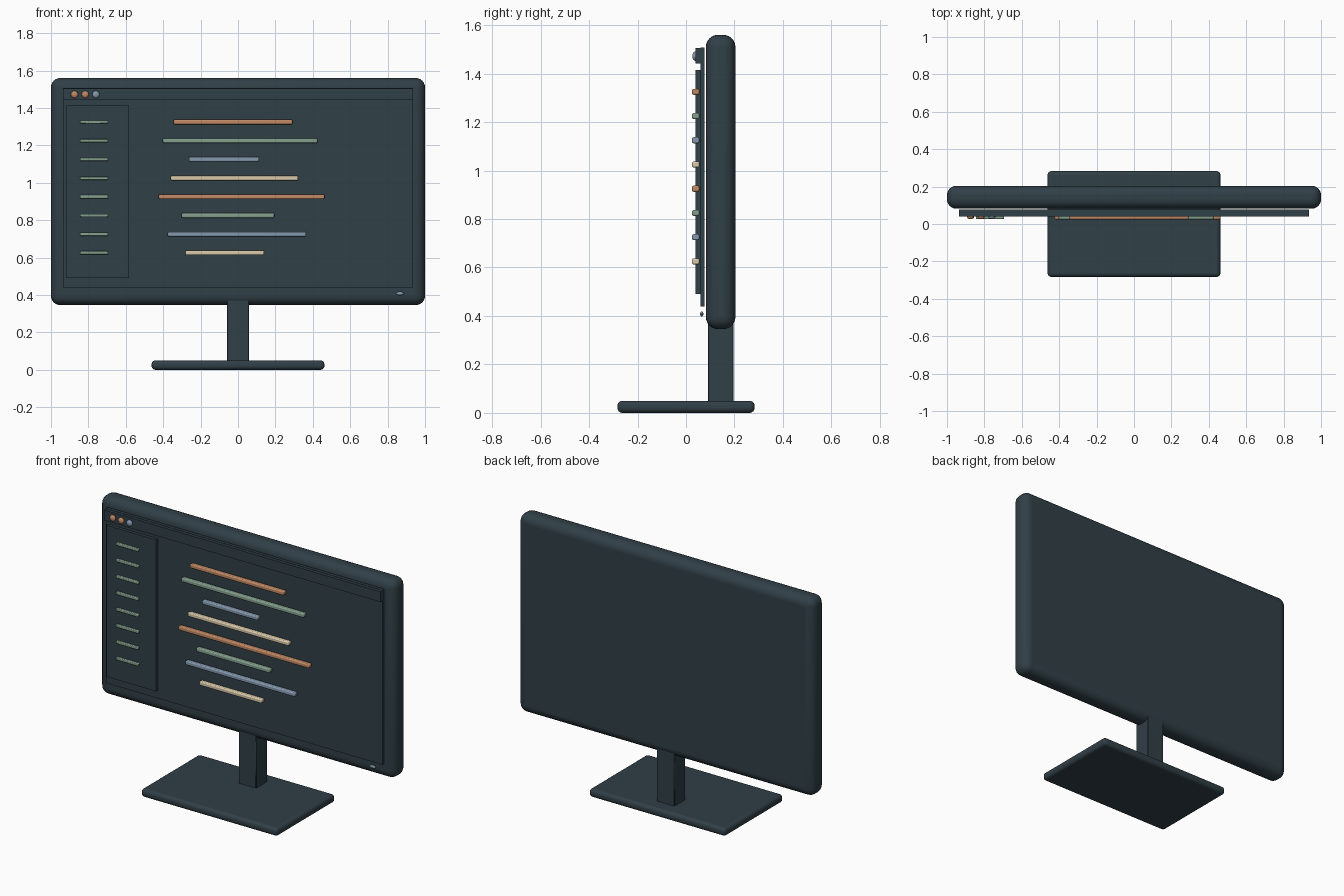
import bpy
import math

cube = bpy.data.objects.get("Cube")
if cube:
    bpy.data.objects.remove(cube, do_unlink=True)


def material(name, rgb):
    mat = bpy.data.materials.new(name)
    mat.use_nodes = True
    colour = (*rgb, 1)
    mat.diffuse_color = colour
    mat.node_tree.nodes["Principled BSDF"].inputs["Base Color"].default_value = colour
    return mat


slate = material("dark slate", (0.03, 0.05, 0.063))
orange = material("clay orange", (0.53, 0.25, 0.13))
green = material("sage green", (0.23, 0.35, 0.27))
blue = material("dusty blue", (0.23, 0.32, 0.42))
cream = material("pale cream", (0.68, 0.58, 0.4))


def finish(obj, name, mat):
    obj.name = name
    obj.data.materials.append(mat)
    bpy.ops.object.shade_smooth_by_angle(angle=math.radians(35))
    return obj


def box(name, x, y, z, mat, bevel=0, segments=1):
    """Box between (min, max) pairs on each axis, with rounded edges."""
    spans = (x, y, z)
    bpy.ops.mesh.primitive_cube_add(size=1, location=[(a + b) / 2 for a, b in spans])
    obj = bpy.context.object
    obj.scale = [b - a for a, b in spans]
    bpy.ops.object.transform_apply(location=False, rotation=False, scale=True)
    if bevel:
        mod = obj.modifiers.new("rounded edges", "BEVEL")
        mod.width = bevel
        mod.segments = segments
    return finish(obj, name, mat)


def ball(name, centre, radii, mat):
    bpy.ops.mesh.primitive_uv_sphere_add(segments=24, ring_count=12, location=centre)
    bpy.context.object.scale = radii
    return finish(bpy.context.object, name, mat)


# Stand
box("base", (-0.462, 0.462), (-0.283, 0.283), (0, 0.05), slate, 0.02, 4)
box("neck", (-0.06, 0.06), (0.09, 0.197), (0.04, 0.42), slate, 0.003)

# Housing and screen panels
box("housing", (-1, 1), (0.082, 0.204), (0.346, 1.56), slate, 0.05, 6)
box("screen", (-0.935, 0.935), (0.059, 0.077), (0.44, 1.507), slate)
box("title_bar", (-0.935, 0.935), (0.04, 0.06), (1.442, 1.505), slate)
box("sidebar", (-0.917, -0.582), (0.04, 0.06), (0.49, 1.416), slate)

# Window buttons and power light
for i, mat in enumerate((orange, orange, blue)):
    ball(f"window_button_{i + 1}", (-0.874 + 0.057 * i, 0.038, 1.472),
         (0.019, 0.012, 0.019), mat)
ball("power_light", (0.866, 0.065, 0.408), (0.021, 0.007, 0.01), blue)

# Text rows: left end, right end, colour
rows = [
    (-0.345, 0.291, orange), (-0.403, 0.425, green),
    (-0.263, 0.113, blue), (-0.36, 0.322, cream),
    (-0.424, 0.462, orange), (-0.302, 0.194, green),
    (-0.376, 0.364, blue), (-0.282, 0.14, cream),
]
for i, (left, right, mat) in enumerate(rows):
    z = 1.325 - 0.1 * i
    box(f"text_row_{i + 1}", (left, right), (0.025, 0.055),
        (z - 0.0125, z + 0.0125), mat, 0.006, 2)
    box(f"sidebar_item_{i + 1}", (-0.846, -0.694), (0.027, 0.047),
        (z - 0.009, z + 0.009), green, 0.004, 2)
